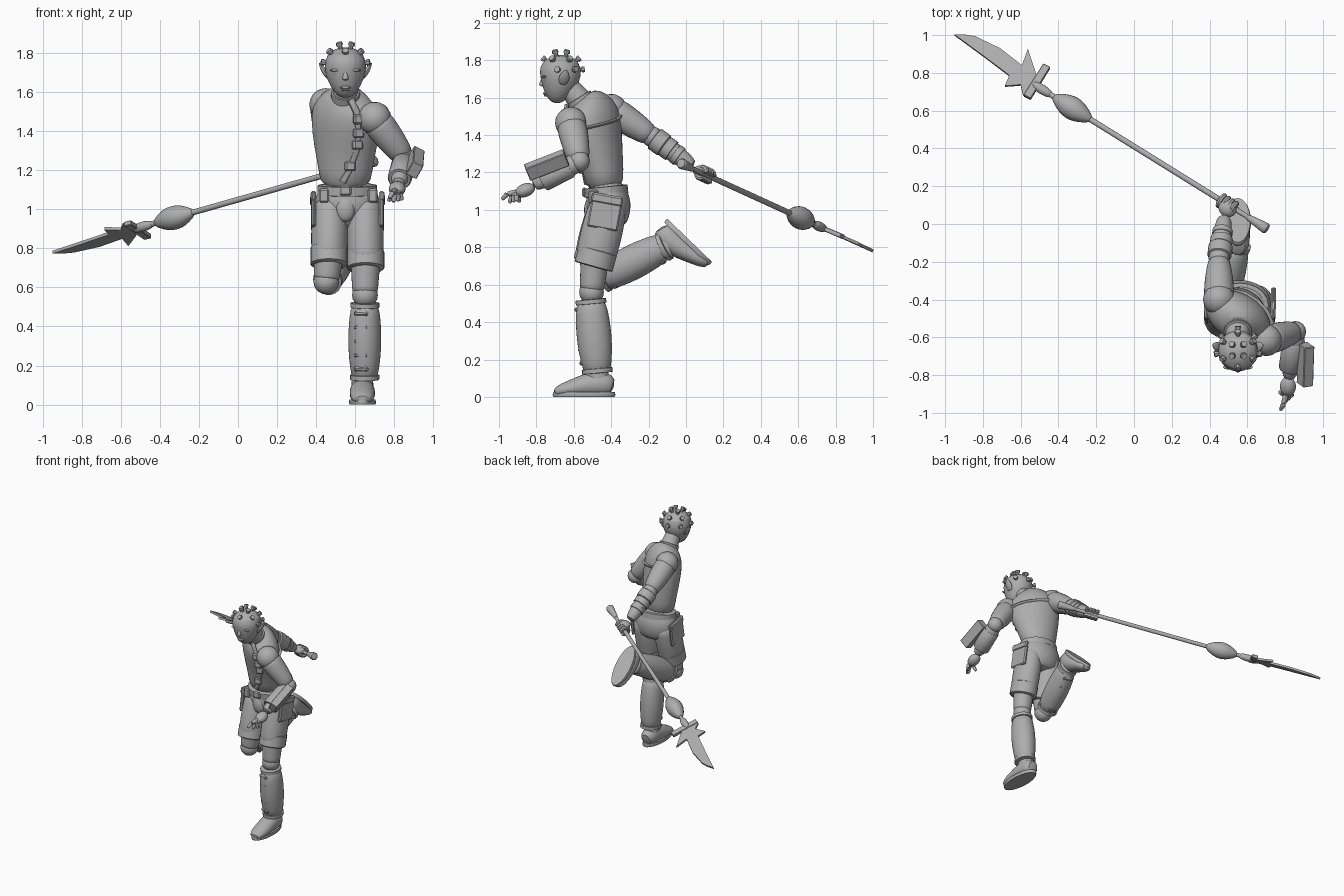
import bpy, bmesh
from math import sin, cos, pi, tau, radians
from mathutils import Vector as V, Matrix

cube = bpy.data.objects.get("Cube")
if cube:
    bpy.data.objects.remove(cube)

mat = bpy.data.materials.new("plain_grey")
mat.use_nodes = True
GREY = (.42, .42, .42, 1)
mat.diffuse_color = GREY
mat.node_tree.nodes["Principled BSDF"].inputs["Base Color"].default_value = GREY


def finish(name, bm, sub=0, smooth=True, matrix=None):
    """Turn a bmesh into a shaded object."""
    bmesh.ops.recalc_face_normals(bm, faces=bm.faces)
    mesh = bpy.data.meshes.new(name)
    bm.to_mesh(mesh)
    bm.free()
    if matrix:
        mesh.transform(matrix)
    mesh.materials.append(mat)
    ob = bpy.data.objects.new(name, mesh)
    bpy.context.collection.objects.link(ob)
    if smooth:
        bpy.ops.object.select_all(action='DESELECT')
        ob.select_set(True)
        bpy.context.view_layer.objects.active = ob
        bpy.ops.object.shade_smooth_by_angle(angle=radians(42))
    if sub:
        mod = ob.modifiers.new("subsurf", 'SUBSURF')
        mod.levels = mod.render_levels = sub


def loft(name, rings, n=14, sub=1, ref=(1, 0, 0), matrix=None):
    """Skin rings of centre, half width, half depth and twist about z."""
    bm = bmesh.new()
    centres = [V(ring[0]) for ring in rings]
    last = len(rings) - 1
    loops = []
    for i, (centre, wide, deep, twist) in enumerate(rings):
        along = (centres[min(i + 1, last)] - centres[max(i - 1, 0)]).normalized()
        u = Matrix.Rotation(twist, 3, 'Z') @ V(ref)
        u = (u - along * u.dot(along)).normalized()
        v = along.cross(u)
        angles = [tau * k / n for k in range(n)]
        loops.append([bm.verts.new(centres[i] + u * wide * cos(a) + v * deep * sin(a)) for a in angles])
    for low, high in zip(loops, loops[1:]):
        for k in range(n):
            j = (k + 1) % n
            bm.faces.new((low[k], low[j], high[j], high[k]))
    bm.faces.new(loops[0][::-1])
    bm.faces.new(loops[-1])
    finish(name, bm, sub, True, matrix)


def limb(name, start, end, r_start, r_end, bulge=0, deep=1, n=14, ref=(1, 0, 0), matrix=None):
    """A tapered tube that swells in the middle."""
    rings = []
    for k in range(6):
        f = k / 5
        r = r_start + (r_end - r_start) * f + bulge * sin(pi * f)
        rings.append((V(start).lerp(V(end), f), r, r * deep, 0))
    loft(name, rings, n, 1, ref, matrix)


def band(name, start, end, r, deep=1, lip=.006):
    """A raised cuff with a small step at each rim."""
    rings = []
    for f, step in ((0, 0), (.05, lip), (.95, lip), (1, 0)):
        rings.append((V(start).lerp(V(end), f), r + step, r * deep + step, 0))
    loft(name, rings, 20, 0)


def ball(name, centre, size, tilt=0, turn=0):
    place = Matrix.Translation(centre) @ Matrix.Rotation(turn, 4, 'Z') @ Matrix.Rotation(tilt, 4, 'X')
    bm = bmesh.new()
    bmesh.ops.create_uvsphere(bm, u_segments=16, v_segments=10, radius=1, matrix=place @ Matrix.Diagonal((*size, 1)))
    finish(name, bm)


def box(name, centre, size, axis=(0, -1, 0), up=(0, 0, 1), bevel=.008):
    """A bevelled box whose local y runs along axis."""
    y = V(axis).normalized()
    x = y.cross(V(up)).normalized()
    turn = Matrix((x, y, x.cross(y))).transposed().to_4x4()
    bm = bmesh.new()
    bmesh.ops.create_cube(bm, size=1, matrix=Matrix.Diagonal((*size, 1)))
    bmesh.ops.bevel(bm, geom=bm.edges[:], offset=bevel, segments=1, affect='EDGES')
    finish(name, bm, 0, False, Matrix.Translation(centre) @ turn)


# Torso, twisting more towards the shoulders
MID = .55


def torso_ring(y, z, wide):
    return V((MID, y, z)), wide, .05 + .4 * wide, -radians(min(36, 80 * (z - 1.04)))


TORSO = [torso_ring(y, z, wide) for y, z, wide in (
    (-.43, 1.1, .13), (-.44, 1.2, .14), (-.46, 1.32, .17), (-.49, 1.44, .195),
    (-.5, 1.52, .19), (-.525, 1.575, .13), (-.55, 1.61, .06))]
loft("vest_torso", TORSO, 20)


def on_torso(z, degrees, lift):
    """A point just off the vest at a height and an angle."""
    for low, high in zip(TORSO, TORSO[1:]):
        if low[0].z <= z <= high[0].z:
            f = (z - low[0].z) / (high[0].z - low[0].z)
            centre, wide, deep, twist = [p + (q - p) * f for p, q in zip(low, high)]
            a = radians(degrees)
            local = V(((wide + lift) * cos(a), (deep + lift) * sin(a), 0))
            return centre + Matrix.Rotation(twist, 3, 'Z') @ local


def strap(name, thick, path):
    loft(name, [(on_torso(z, a, -.003), .018, thick, 0) for z, a in path], 8, 0)


strap("chest_strap", .012, [(1.56, -50), (1.5, -46), (1.4, -47), (1.3, -54), (1.2, -72), (1.14, -90)])
strap("back_strap", .009, [(1.51 - k * .014, 150 - k * 24) for k in range(9)])
for z, a in ((1.46, -45), (1.39, -48), (1.33, -52), (1.22, -70)):
    spot = on_torso(z, a, .006)
    box("strap_pouch", spot, (.055, .03, .05), spot - V((MID, -.46, z)))

# Hips, belt and neck
limb("shorts_seat", (.56, -.4, .9), (.56, -.43, 1.15), .11, .12, .055, .72, 20)
band("belt", (.56, -.425, 1.075), (.56, -.43, 1.125), .142, .76, .01)
box("belt_buckle", (MID, -.545, 1.095), (.06, .02, .05))
ball("front_pouch", (MID, -.515, 1), (.05, .03, .065))
for x in (.44, .69):
    box("belt_pouch", (x, -.495, 1.07), (.05, .055, .07))
limb("neck", (MID, -.54, 1.55), (MID, -.635, 1.67), .075, .055)
band("collar", (MID, -.55, 1.56), (MID, -.575, 1.6), .068)

# Head, with the face turned to the front
loft("head", [(V((MID, y, z)), wide, deep, 0) for y, z, wide, deep in (
    (-.7, 1.57, .025, .02), (-.695, 1.6, .06, .06), (-.68, 1.66, .095, .095), (-.67, 1.73, .112, .117),
    (-.67, 1.79, .1, .105), (-.67, 1.83, .045, .04))], 18)
limb("nose", (MID, -.76, 1.715), (MID, -.772, 1.66), .01, .018, 0, 1, 10)
ball("mouth", (MID, -.75, 1.623), (.028, .016, .008))
ball("lower_lip", (MID, -.746, 1.612), (.022, .014, .007))
for side in (-1, 1):
    ball("brow", (MID + side * .045, -.757, 1.712), (.034, .014, .008))
    ball("eye", (MID + side * .042, -.752, 1.694), (.018, .01, .008))
    limb("ear", (MID + side * .085, -.66, 1.67), (MID + side * .135, -.64, 1.75), .02, .004, .018, .5, 10, (0, 1, 0))

# Rows of studs on the skull
SKULL = V((MID, -.668, 1.735))
for height, count, first, step in ((8, 5, -10, 50), (38, 6, -90, 60), (68, 4, -45, 90)):
    for k in range(count):
        turn, lift = radians(first + step * k), radians(height)
        out = V((cos(turn) * cos(lift), sin(turn) * cos(lift), sin(lift)))
        stations = ((.085, .012), (.112, .012), (.113, .018), (.128, .016))
        loft("head_stud", [(SKULL + out * d, r, r, 0) for d, r in stations], 8, 0, (.3, .2, .9))


def arm(side, shoulder, elbow, wrist):
    """Upper arm, elbow and forearm between three joints."""
    ball(side + "_shoulder", shoulder, (.085, .085, .085))
    limb(side + "_upper_arm", shoulder, elbow, .082, .056, .008)
    ball(side + "_elbow", elbow, (.056, .056, .056))
    limb(side + "_forearm", elbow, wrist, .056, .036, .008)


# Right arm, reaching back to the spear
R_ELBOW, R_WRIST = V((.45, -.18, 1.39)), V((.48, .04, 1.23))
arm("right", (.45, -.4, 1.535), R_ELBOW, R_WRIST)
for k in range(3):
    cuff = R_ELBOW.lerp(R_WRIST, .05 + k * .25)
    band("right_bracer", cuff, cuff.lerp(R_WRIST, .26), .06 - k * .005, 1, .004)

# Left arm, bent forward and carrying a block
L_ELBOW, L_WRIST = V((.855, -.57, 1.26)), V((.82, -.82, 1.13))
arm("left", (.7, -.615, 1.465), L_ELBOW, L_WRIST)
band("left_bracer", L_ELBOW.lerp(L_WRIST, .2), L_ELBOW.lerp(L_WRIST, .8), .056)
box("bracer_block", (.908, -.745, 1.24), (.06, .225, .08), (-.03, -.92, -.36), (.5, 0, 1), .004)

# Left hand, one finger pointing
PALM = V((.815, -.86, 1.105))
ball("left_palm", PALM, (.043, .055, .036), .35)
for tip in ((.775, -.985, 1.055), (.795, -.945, 1.035), (.82, -.925, 1.04), (.84, -.905, 1.045), (.77, -.89, 1.04)):
    knuckle = PALM.lerp(V(tip), .6) + V((0, -.02, .01))
    limb("left_finger", PALM, knuckle, .016, .016, 0, 1, 8)
    limb("left_finger_tip", knuckle, tip, .016, .01, 0, 1, 8)

# Spear, measured from its tip
TIP = V((-.95, 1, .78))
AXIS = (V((.71, -.03, 1.25)) - TIP).normalized()


def shaft(name, start, end, r_start, r_end, bulge=0):
    limb(name, TIP + AXIS * start, TIP + AXIS * end, r_start, r_end, bulge, 1, 10, (0, 0, 1))


shaft("spear_shaft", .45, 1.95, .016, .016)
shaft("spear_tail", 1.87, 2.01, .016, .034)
shaft("spear_bulb", .63, .88, .017, .015, .053)
shaft("spear_socket", .5, .62, .018, .018, .01)

# Flat barbed blade and its crossbar
SIDE = V((.53, .85, -.36))
FLAT = AXIS.cross(SIDE).normalized()
OUTLINE = ((0, 0), (.05, .03), (.1, .05), (.25, .066), (.4, .05), (.38, .14), (.48, .06), (.52, .02), (.52, -.02),
           (.49, -.08), (.45, -.04), (.38, -.09), (.37, -.03), (.2, -.015))
bm = bmesh.new()
rims = [[bm.verts.new(TIP + AXIS * s + SIDE * w + FLAT * h) for s, w in OUTLINE] for h in (-.008, .008)]
for rim in rims:
    bm.faces.new(rim)
for k in range(len(OUTLINE)):
    bm.faces.new((rims[0][k - 1], rims[0][k], rims[1][k], rims[1][k - 1]))
finish("spear_blade", bm, 0, False)
box("spear_crossbar", TIP + AXIS * .515 + SIDE * .02, (.043, .21, .025), SIDE, FLAT, .003)

# Right hand gripping the shaft
GRIP = TIP + AXIS * 1.75
TURN = AXIS.to_track_quat('Z', 'Y')
ball("right_palm", GRIP + V((0, -.02, .018)), (.05, .045, .032), 0, -.5)
for k in range(4):
    centre = GRIP + AXIS * (k - 1.5) * .026
    curl = [centre + TURN @ V((cos(a), sin(a), 0)) * .03 for a in [j * pi / 6 for j in range(11)]]
    loft("right_finger", [(spot, .015, .015, 0) for spot in curl], 8, 0, AXIS)


def boot(side, place):
    """Boot with the toe along -y and the sole on z = 0."""
    loft(side + "_sole", [(V((0, 0, z)), .07 - inset, .168 - inset, 0)
                          for z, inset in ((0, .005), (.01, 0), (.026, .004))], 24, 0, matrix=place)
    loft(side + "_boot", [(V((0, y, h)), wide, h, 0) for y, h, wide in (
        (.16, .05, .045), (.11, .07, .064), (.04, .07, .066), (-.05, .05, .068), (-.12, .036, .06), (-.162, .022, .035))],
        matrix=place)
    limb(side + "_boot_ankle", (0, .08, .04), (0, .06, .17), .06, .055, 0, 1.15, matrix=place)


def leg(side, out, hip, hem, knee, gaiter, ankle, front):
    """Shorts leg, knee and ridged gaiter; out is the outer side and front the shin side."""
    hip, hem, gaiter, ankle = V(hip), V(hem), V(gaiter), V(ankle)
    limb(side + "_shorts_leg", hip, hem, .085, .088, .01, 1.17, 18)
    band(side + "_hem", hem + V((0, .025, .09)), hem, .09, 1.1)
    slope, outward = (0, -.18, -1), (out, 0, .12)
    box(side + "_pocket", hip + V((out * .085, -.022, -.06)), (.165, .185, .022), slope, outward)
    box(side + "_pocket_flap", hip + V((out * .089, -.012, .005)), (.168, .05, .024), slope, outward)
    limb(side + "_knee", hem + V((0, .01, .06)), knee, .08, .066)
    ball(side + "_kneecap", knee, (.066, .066, .066))
    limb(side + "_gaiter", gaiter, ankle, .07, .064, .02, 1.1, 18)
    for f in (.02, .9):
        band(side + "_gaiter_cuff", gaiter.lerp(ankle, f), gaiter.lerp(ankle, f + .06), .071, 1.1, .004)
    for k in range(5):
        spot = gaiter.lerp(ankle, .15 + k * .17) + V(front) * .074
        box(side + "_shin_ridge", spot, (.075, .025, .022), ankle - gaiter, front)


# Left leg standing, right leg kicked up behind
leg("left", 1, (.65, -.41, 1.05), (.653, -.495, .695), (.65, -.505, .56), (.65, -.51, .53), (.648, -.472, .11), (-.25, -1, 0))
leg("right", -1, (.472, -.41, 1.05), (.466, -.5, .715), (.452, -.5, .63), (.455, -.46, .63), (.55, -.09, .82), (0, .42, -.9))
boot("left", Matrix.Translation((.637, -.545, 0)))
boot("right", Matrix.Translation((.55, .02, .837)) @ Matrix.Rotation(radians(136), 4, 'X'))
